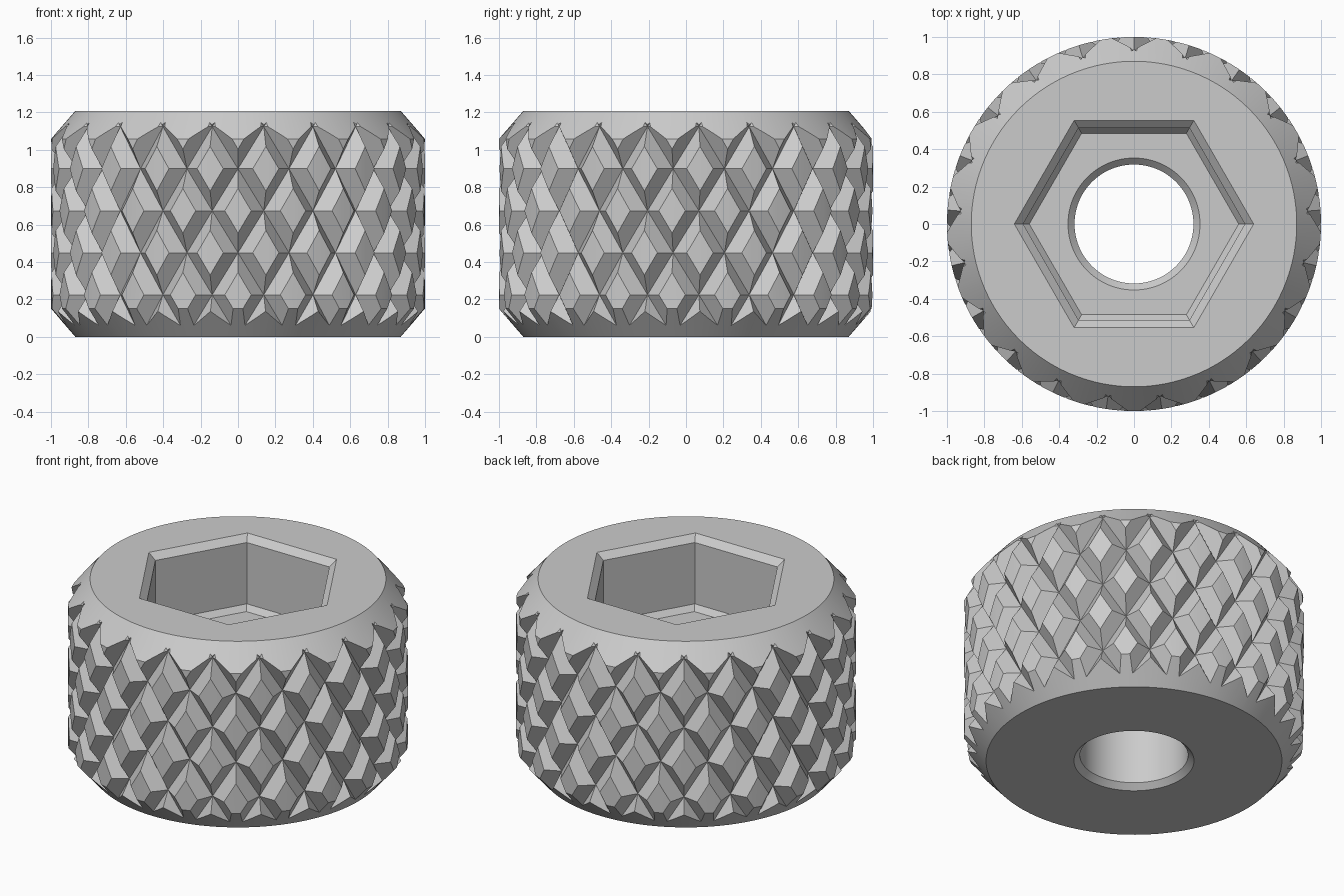
import bpy, bmesh, math

if "Cube" in bpy.data.objects:
    bpy.data.objects.remove(bpy.data.objects["Cube"], do_unlink=True)

HEIGHT = 1.208
FLOOR = 0.735       # floor of the hex socket
TEETH = 21
ROW = 0.2246        # half the height of a knurl diamond
R_LOW, R_HIGH = 0.925, 1.085

steel = bpy.data.materials.new("plain grey")
steel.use_nodes = True
steel.diffuse_color = (0.6, 0.6, 0.6, 1)
bsdf = next(n for n in steel.node_tree.nodes if n.type == 'BSDF_PRINCIPLED')
bsdf.inputs["Base Color"].default_value = (0.6, 0.6, 0.6, 1)


def make_object(name, bm):
    bmesh.ops.recalc_face_normals(bm, faces=bm.faces)
    mesh = bpy.data.meshes.new(name)
    bm.to_mesh(mesh)
    bm.free()
    mesh.materials.append(steel)
    obj = bpy.data.objects.new(name, mesh)
    bpy.context.collection.objects.link(obj)
    return obj


def lathe(name, profile, sides):
    """Closed solid from stacked (radius, height) rings."""
    bm = bmesh.new()
    rings = []
    for r, z in profile:
        angles = [math.tau * i / sides for i in range(sides)]
        rings.append([bm.verts.new((r * math.cos(a), r * math.sin(a), z)) for a in angles])
    for low, high in zip(rings, rings[1:]):
        for i in range(sides):
            j = (i + 1) % sides
            bm.faces.new((low[i], low[j], high[j], high[i]))
    bm.faces.new(rings[0][::-1])
    bm.faces.new(rings[-1])
    return make_object(name, bm)


def knurl(name):
    """Checkerboard of high and low points, creased along the valleys."""
    bm = bmesh.new()
    cols = TEETH * 2
    rings = []
    for k in range(-1, 7):
        ring = []
        for j in range(cols):
            a = math.pi / 2 + math.tau * j / cols
            r = R_HIGH if (j + k) % 2 == 0 else R_LOW
            ring.append(bm.verts.new((r * math.cos(a), r * math.sin(a), k * ROW)))
        rings.append(ring)
    for n, (low, high) in enumerate(zip(rings, rings[1:])):
        for i in range(cols):
            j = (i + 1) % cols
            a, b, c, d = low[i], low[j], high[j], high[i]
            if (i + n - 1) % 2 == 0:
                bm.faces.new((a, b, d))
                bm.faces.new((b, c, d))
            else:
                bm.faces.new((a, b, c))
                bm.faces.new((a, c, d))
    # caps fan out from the axis so the zigzag rims stay star shaped
    for ring, z in ((rings[0], -ROW), (rings[-1], 6 * ROW)):
        hub = bm.verts.new((0, 0, z))
        for i in range(cols):
            bm.faces.new((ring[i], ring[(i + 1) % cols], hub))
    return make_object(name, bm)


def cut(target, cutter, operation):
    mod = target.modifiers.new(cutter.name, 'BOOLEAN')
    mod.operation = operation
    mod.solver = 'EXACT'
    mod.object = cutter
    cutter.hide_render = True
    bpy.context.view_layer.objects.active = target
    bpy.ops.object.modifier_apply(modifier=mod.name)
    bpy.data.objects.remove(cutter, do_unlink=True)


# Chamfered cylinder trimmed by the knurled surface
body = lathe("knurled_nut_body",
             [(0.87, 0), (1, 0.15), (1, HEIGHT - 0.15), (0.87, HEIGHT)], 160)
cut(body, knurl("knurl_pattern"), 'INTERSECT')

# Hex socket with bevelled mouth and sloped foot
cut(body, lathe("hex_socket",
                [(0.56, FLOOR), (0.593, FLOOR + 0.035), (0.593, HEIGHT - 0.04),
                 (0.64, HEIGHT), (0.687, HEIGHT + 0.04)], 6), 'DIFFERENCE')

# Through bore, countersunk at both ends
cut(body, lathe("bore",
                [(0.403, -0.05), (0.318, 0.035), (0.318, FLOOR - 0.035),
                 (0.403, FLOOR + 0.05)], 96), 'DIFFERENCE')

bpy.ops.object.select_all(action='DESELECT')
body.select_set(True)
bpy.context.view_layer.objects.active = body
bpy.ops.object.shade_smooth_by_angle(angle=math.radians(15))
